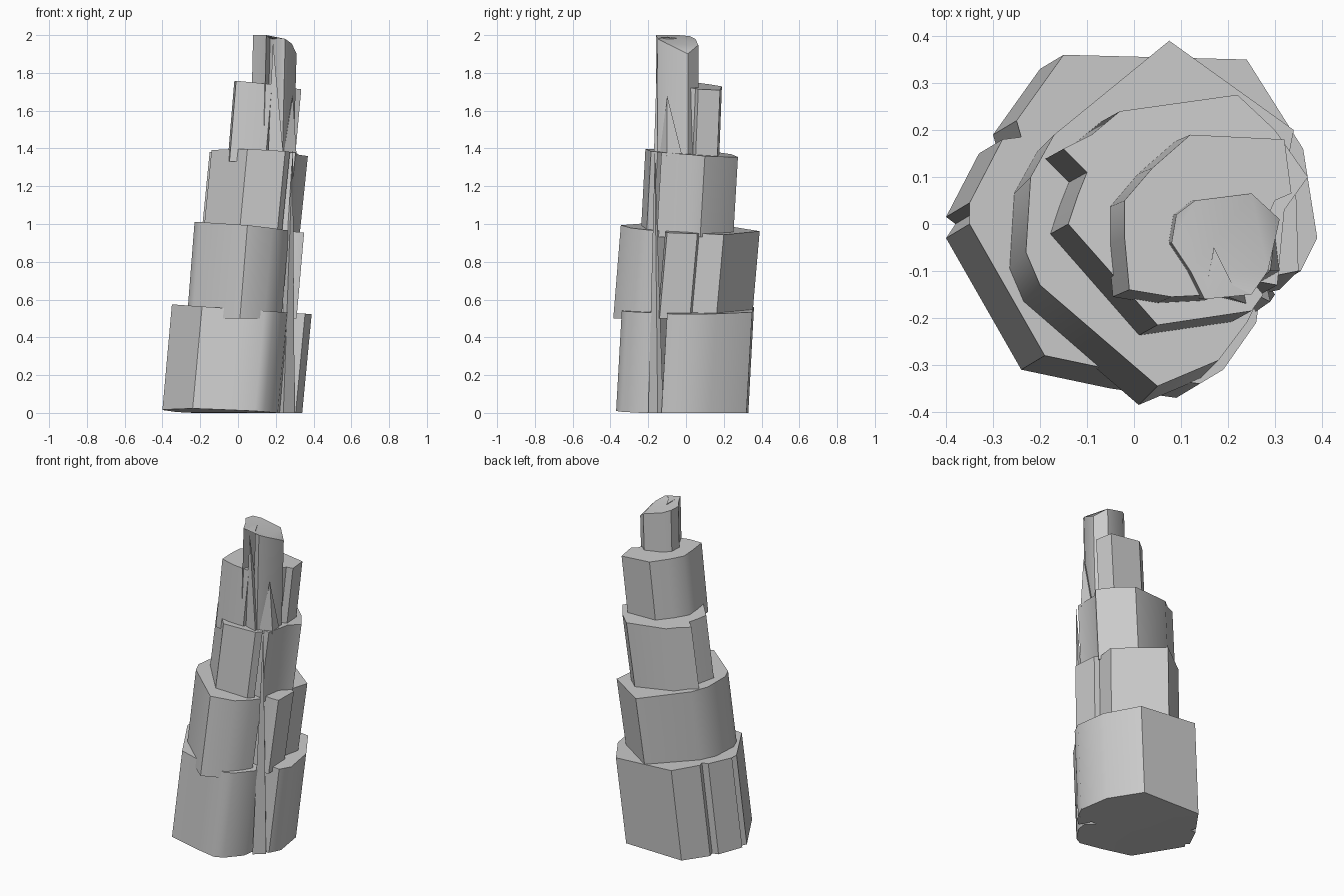
import bpy, bmesh, math

if "Cube" in bpy.data.objects:
    bpy.data.objects.remove(bpy.data.objects["Cube"])


def finish(name, bm):
    bmesh.ops.recalc_face_normals(bm, faces=bm.faces[:])
    mesh = bpy.data.meshes.new(name)
    bm.to_mesh(mesh)
    bm.free()
    ob = bpy.data.objects.new(name, mesh)
    bpy.context.collection.objects.link(ob)
    bpy.ops.object.select_all(action='DESELECT')
    ob.select_set(True)
    bpy.context.view_layer.objects.active = ob
    bpy.ops.object.shade_smooth_by_angle(angle=math.radians(42))
    return ob


def tier(name, outline, bottom, top, shear):
    """Irregular rock drum: outline is the top ring, the foot is sheared back."""
    bm = bmesh.new()
    lo = [bm.verts.new((x - shear[0], y - shear[1], bottom(x, y))) for x, y in outline]
    hi = [bm.verts.new((x, y, top(x, y))) for x, y in outline]
    n = len(outline)
    for i in range(n):
        j = (i + 1) % n
        bm.faces.new((lo[i], lo[j], hi[j], hi[i]))
    caps = [bm.faces.new(lo[::-1]), bm.faces.new(hi)]
    bmesh.ops.triangulate(bm, faces=caps)
    return finish(name, bm)


def shard(name, base, tip):
    """Thin sliver of rock rising from a polygon to a small tip."""
    bm = bmesh.new()
    vs = [bm.verts.new(p) for p in base]
    t = bm.verts.new(tip)
    bm.faces.new(vs)
    for i in range(len(vs)):
        bm.faces.new((vs[i], vs[(i + 1) % len(vs)], t))
    return finish(name, bm)


# Base drum with a cleft at the front right and a nick at the back left
tier("base_rock",
     [(-.35, 0), (-.19, -.28), (0, -.32), (.14, -.34), (.19, -.31), (.26, -.21),
      (.27, -.14), (.22, -.10), (.31, -.10), (.355, -.10), (.39, -.03), (.36, .16),
      (.24, .35), (-.15, .36), (-.25, .22), (-.24, .185), (-.28, .18),
      (-.35, .045), (-.33, .03)],
     lambda x, y: max(0, -.05 * x - .05 * y), lambda x, y: .55 - .07 * x, (.05, .03))

# Second drum, overhanging at the front and back
tier("second_rock",
     [(-.23, -.06), (-.20, -.13), (.05, -.345), (.18, -.29), (.24, -.21),
      (.27, -.15), (.23, -.10), (.30, -.11), (.35, -.10), (.345, .06), (.315, .07),
      (.34, .2), (.075, .39), (-.17, .19), (-.22, .10)],
     lambda x, y: .5, lambda x, y: .985 - .1 * x - .04 * y, (.04, .04))

# Third drum
tier("third_rock",
     [(-.14, 0), (.05, -.215), (.25, -.185), (.275, -.15), (.25, -.12),
      (.305, -.13), (.32, .03), (.37, .10), (.30, .2), (.22, .275), (-.03, .24),
      (-.09, .19), (-.15, .16), (-.10, .11), (-.12, .06)],
     lambda x, y: .93, lambda x, y: 1.385 - .05 * x - .07 * y, (.045, .025))

# Fourth drum, its back lobe wraps around the peak
tier("fourth_rock",
     [(-.02, -.03), (-.01, -.14), (.08, -.155), (.18, -.15), (.20, -.08),
      (.26, -.04), (.30, .05), (.335, .065), (.32, .18), (.12, .19), (.04, .12),
      (-.02, .05)],
     lambda x, y: 1.33, lambda x, y: 1.75 - .1 * x - .05 * y, (.035, .015))

# Peak column
tier("peak_rock",
     [(.09, .02), (.08, -.04), (.12, -.10), (.15, -.16), (.17, -.05), (.21, -.13),
      (.25, -.15), (.285, -.10), (.31, .01), (.25, .065), (.13, .05)],
     lambda x, y: 1.36, lambda x, y: min(2, 2.02 - .25 * x - .15 * y - 5 * max(0, x - .27) ** 1.5),
     (.015, 0))

# Slivers standing in the cleft
shard("cleft_sliver", [(.24, -.20, 0), (.30, -.15, 0), (.28, -.12, 0), (.20, -.12, 0)],
      (.29, -.165, 1.39))
shard("peak_sliver", [(.16, -.15, 1.37), (.24, -.17, 1.37), (.22, -.08, 1.37)],
      (.185, -.15, 1.97))
shard("side_sliver", [(.24, -.14, 1.36), (.31, -.10, 1.36), (.30, -.02, 1.36), (.22, -.05, 1.36)],
      (.29, -.10, 1.68))
